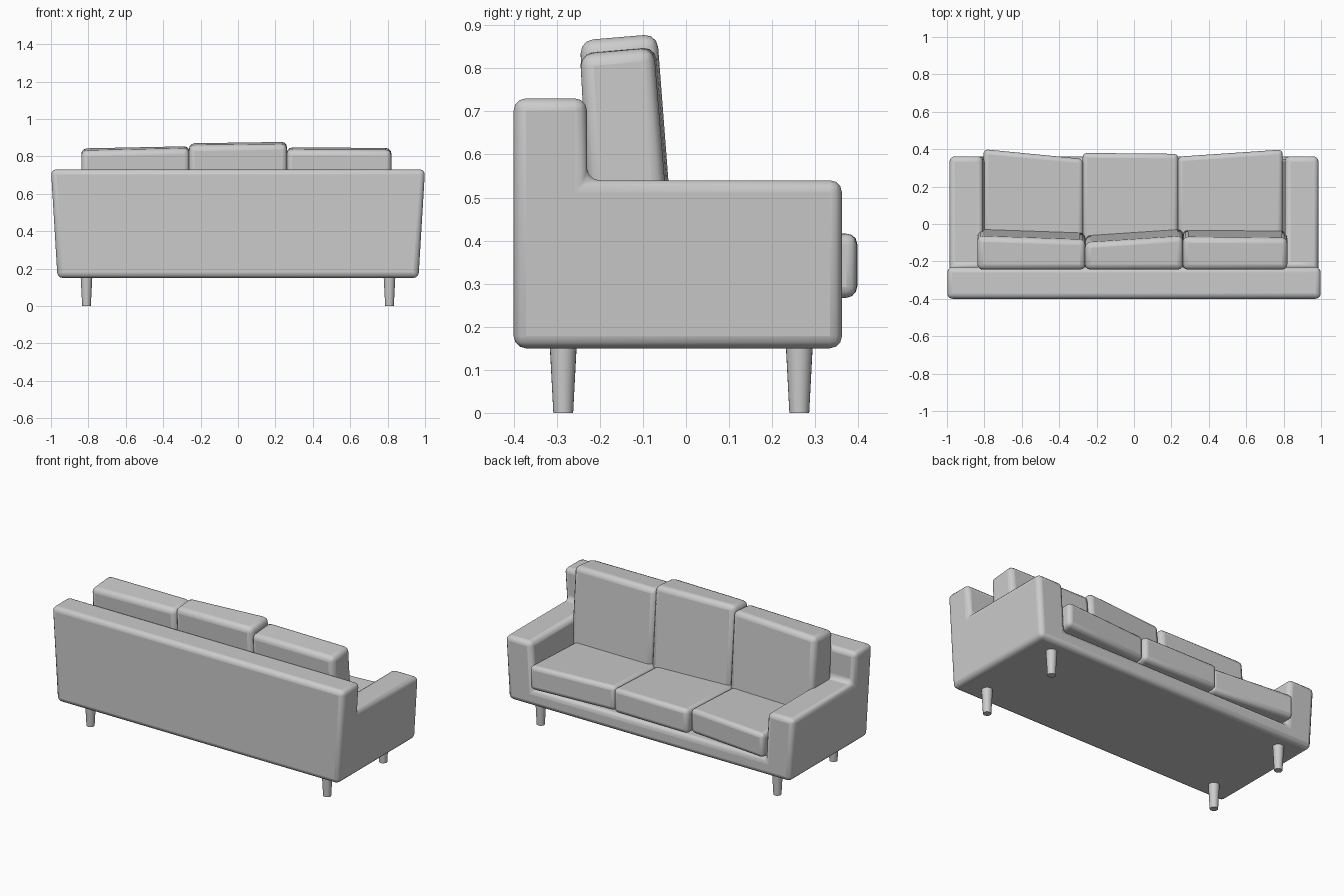
import bpy, bmesh
from mathutils import Vector

if "Cube" in bpy.data.objects:
    bpy.data.objects.remove(bpy.data.objects["Cube"])


def finish(name, bm, width, segments):
    bmesh.ops.recalc_face_normals(bm, faces=bm.faces)
    me = bpy.data.meshes.new(name)
    bm.to_mesh(me)
    bm.free()
    ob = bpy.data.objects.new(name, me)
    bpy.context.collection.objects.link(ob)
    if width:
        mod = ob.modifiers.new("rounding", 'BEVEL')
        mod.width = width
        mod.segments = segments
        mod.limit_method = 'ANGLE'
        mod.angle_limit = 0.6
    bpy.ops.object.select_all(action='DESELECT')
    ob.select_set(True)
    bpy.context.view_layer.objects.active = ob
    bpy.ops.object.shade_smooth_by_angle(angle=0.7)
    return ob


def cushion(name, x0, x1, bottom, top, width=0.03):
    """bottom/top: four (y, z) pairs: back x0, back x1, front x1, front x0"""
    bm = bmesh.new()
    xs = (x0, x1, x1, x0)
    b = [bm.verts.new((x, *p)) for x, p in zip(xs, bottom)]
    t = [bm.verts.new((x, *p)) for x, p in zip(xs, top)]
    bm.faces.new(b)
    bm.faces.new(t)
    for i in range(4):
        j = (i + 1) % 4
        bm.faces.new((b[i], b[j], t[j], t[i]))
    return finish(name, bm, width, 3)


# frame: base, two arms and back as one outer shell, sides flaring upward
ys, zs = (-0.40, -0.23, 0.362), (0.15, 0.25, 0.54, 0.73)


def solid(i, j, k):
    if not (0 <= i < 3 and 0 <= j < 2 and 0 <= k < 3):
        return False
    return k == 0 or j == 0 or (k == 1 and i != 1)


def corner(i, j, k):
    z = zs[k]
    flare = (z - 0.15) / 0.58
    half = 0.965 + 0.035 * flare if i in (0, 3) else 0.785 + 0.035 * flare
    return (half if i > 1 else -half, ys[j], z)


bm = bmesh.new()
verts = {}
for i in range(3):
    for j in range(2):
        for k in range(3):
            if k == 2 and j == 1 or not solid(i, j, k):
                continue
            for axis in range(3):
                for side in (0, 1):
                    n = [i, j, k]
                    n[axis] += 1 if side else -1
                    if solid(*n) and not (n[2] == 2 and n[1] == 1):
                        continue
                    loop = []
                    for u, v in ((0, 0), (1, 0), (1, 1), (0, 1)):
                        c = [i, j, k]
                        c[axis] += side
                        c[(axis + 1) % 3] += u
                        c[(axis + 2) % 3] += v
                        c = tuple(c)
                        if c not in verts:
                            verts[c] = bm.verts.new(corner(*c))
                        loop.append(verts[c])
                    bm.faces.new(loop)
bmesh.ops.recalc_face_normals(bm, faces=bm.faces)
bmesh.ops.dissolve_limit(bm, angle_limit=0.03, verts=bm.verts, edges=bm.edges)
finish("frame", bm, 0.028, 3)

# seat cushions: (x0, x1, front y at x0, front y at x1)
for name, x0, x1, f0, f1 in (("seat_cushion_left", -0.805, -0.272, 0.40, 0.348),
                             ("seat_cushion_middle", -0.275, 0.237, 0.38, 0.375),
                             ("seat_cushion_right", 0.234, 0.795, 0.36, 0.398)):
    cushion(name, x0, x1,
            ((-0.23, 0.245), (-0.23, 0.245), (f1, 0.268), (f0, 0.268)),
            ((-0.23, 0.39), (-0.23, 0.39), (f1, 0.417), (f0, 0.417)), 0.025)

# back cushions: (x0, x1, top z at x0, x1, front y offset at x0, x1)
for name, x0, x1, z0, z1, d0, d1 in (
        ("back_cushion_left", -0.838, -0.26, 0.845, 0.857, 0.01, -0.01),
        ("back_cushion_middle", -0.262, 0.262, 0.873, 0.88, -0.025, 0.01),
        ("back_cushion_right", 0.26, 0.82, 0.85, 0.848, 0.005, 0.0)):
    cushion(name, x0, x1,
            ((-0.22, 0.36), (-0.22, 0.36), (-0.035 + d1, 0.36), (-0.035 + d0, 0.36)),
            ((-0.246, z0 - 0.015), (-0.246, z1 - 0.015),
             (-0.075 + d1, z1), (-0.075 + d0, z0)))

# tapered legs
for side, sx in (("left", -1), ("right", 1)):
    for end, y in (("back", -0.285), ("front", 0.263)):
        bm = bmesh.new()
        bmesh.ops.create_cone(bm, cap_ends=True, segments=24,
                              radius1=0.023, radius2=0.032, depth=0.17)
        bmesh.ops.translate(bm, verts=bm.verts, vec=Vector((sx * 0.81, y, 0.085)))
        finish(f"{end}_leg_{side}", bm, 0, 0)
